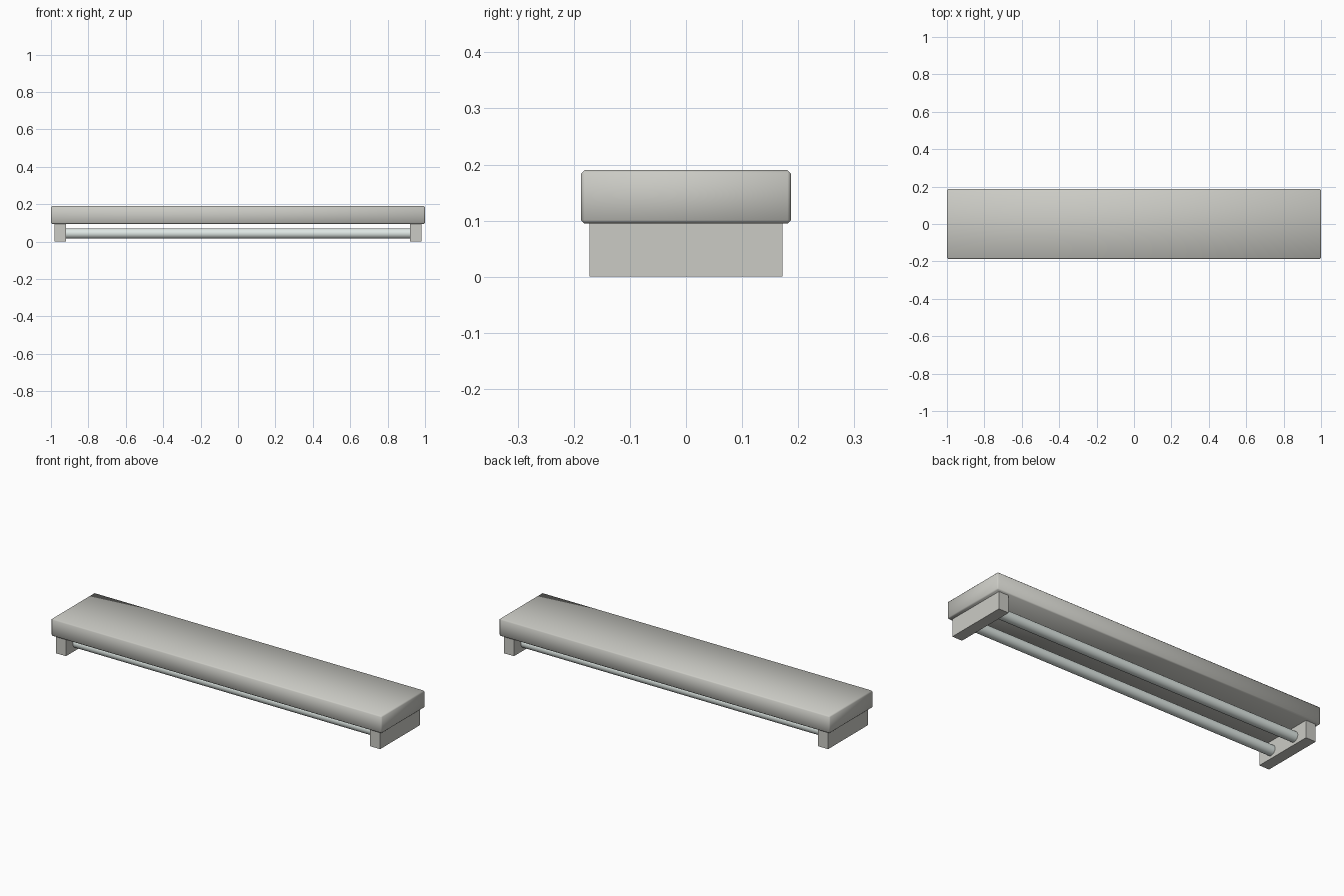
import bpy
import bmesh
import math
from mathutils import Matrix, Vector

default = bpy.data.objects.get("Cube")
if default:
    bpy.data.objects.remove(default, do_unlink=True)


def make_material(name, rgb):
    mat = bpy.data.materials.new(name)
    mat.use_nodes = True
    color = (*rgb, 1.0)
    mat.diffuse_color = color
    mat.node_tree.nodes["Principled BSDF"].inputs["Base Color"].default_value = color
    return mat


housing_gray = make_material("housing gray", (0.60, 0.60, 0.56))
tube_white = make_material("tube white", (0.76, 0.83, 0.80))


def add_object(name, bm, mat):
    mesh = bpy.data.meshes.new(name)
    bm.to_mesh(mesh)
    bm.free()
    mesh.materials.append(mat)
    obj = bpy.data.objects.new(name, mesh)
    bpy.context.collection.objects.link(obj)
    return obj


def add_box(name, center, size, mat, bevel=0.0):
    bm = bmesh.new()
    bmesh.ops.create_cube(bm, size=1.0)
    bmesh.ops.scale(bm, vec=Vector(size), verts=bm.verts)
    bmesh.ops.translate(bm, vec=Vector(center), verts=bm.verts)
    if bevel:
        bmesh.ops.bevel(bm, geom=bm.edges[:], offset=bevel, segments=1,
                        affect='EDGES', profile=0.5)
        # Softly blended shading over the whole pressed cover
        for face in bm.faces:
            face.smooth = True
    return add_object(name, bm, mat)


def add_tube(name, y, z, radius, length, mat):
    bm = bmesh.new()
    turn = Matrix.Translation((0, y, z)) @ Matrix.Rotation(math.pi / 2, 4, 'Y')
    bmesh.ops.create_cone(bm, cap_ends=True, segments=32, radius1=radius,
                          radius2=radius, depth=length, matrix=turn)
    for face in bm.faces:
        face.smooth = len(face.verts) == 4
    for edge in bm.edges:
        edge.smooth = all(f.smooth for f in edge.link_faces)
    return add_object(name, bm, mat)


# Long housing with chamfered edges
add_box("housing", (0, 0, 0.1425), (2.0, 0.374, 0.095), housing_gray, bevel=0.006)

# End holders and the two lamp tubes between them
for side, sign in (("left", 1), ("right", -1)):
    add_box(side + "_end_holder", (sign * 0.95, 0, 0.048), (0.06, 0.344, 0.096),
            housing_gray)
for place, sign in (("front", -1), ("back", 1)):
    add_tube(place + "_tube", sign * 0.084, 0.043, 0.0275, 1.842, tube_white)
